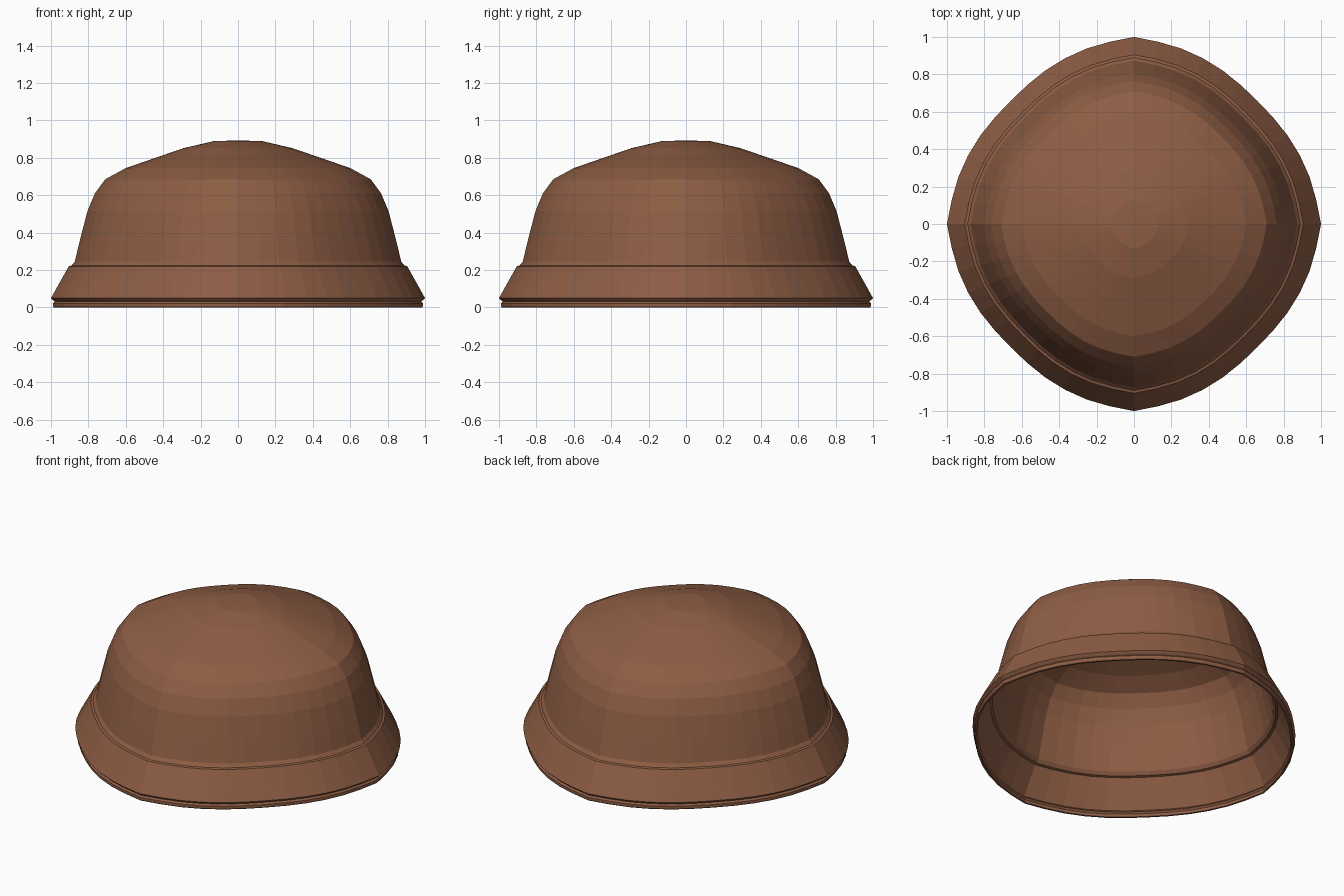
import bpy, bmesh, math

if "Cube" in bpy.data.objects:
    bpy.data.objects.remove(bpy.data.objects["Cube"])

brown = bpy.data.materials.new("warm_brown")
brown.diffuse_color = (0.27, 0.11, 0.058, 1)
brown.use_nodes = True
brown.node_tree.nodes["Principled BSDF"].inputs["Base Color"].default_value = brown.diffuse_color

SEGMENTS = 48
# plan outline: radius every 7.5 degrees from an axis to the diagonal
PLAN = [1.0, 0.983, 0.972, 0.96, 0.948, 0.937, 0.932]

# outer half-profile (radius, height), rim to crown
OUTER = [(0.985, 0.0), (0.99, 0.008), (0.99, 0.022), (0.98, 0.032), (0.99, 0.04),
         (1.0, 0.05), (0.905, 0.22), (0.89, 0.224), (0.873, 0.245), (0.84, 0.38),
         (0.805, 0.515), (0.765, 0.61), (0.71, 0.685), (0.60, 0.745), (0.45, 0.797),
         (0.29, 0.852), (0.13, 0.889)]
TOP = 0.893
WALL = 0.012


def plan_radius(i):
    k = i % 12
    return PLAN[min(k, 12 - k)]


def add_shell(bm, profile, top):
    """Loft the profile round the rounded-square plan and close the crown."""
    rings = []
    for r, z in profile:
        ring = []
        for i in range(SEGMENTS):
            a = 2 * math.pi * i / SEGMENTS
            s = r * plan_radius(i)
            ring.append(bm.verts.new((s * math.cos(a), s * math.sin(a), z)))
        rings.append(ring)
    tip = bm.verts.new((0, 0, top))
    for lo, hi in zip(rings, rings[1:]):
        for i in range(SEGMENTS):
            j = (i + 1) % SEGMENTS
            bm.faces.new((lo[i], lo[j], hi[j], hi[i]))
    for i in range(SEGMENTS):
        bm.faces.new((rings[-1][i], rings[-1][(i + 1) % SEGMENTS], tip))
    return rings[0]


# hollow dome with flared brim: outer skin, inner skin, joined at the rim
bm = bmesh.new()
outer_rim = add_shell(bm, OUTER, TOP)
inner = [(r - WALL, z if z < 0.01 else z - WALL * max(0, z - 0.2)) for r, z in OUTER]
inner_rim = add_shell(bm, inner, TOP - WALL)
for i in range(SEGMENTS):
    j = (i + 1) % SEGMENTS
    bm.faces.new((outer_rim[i], inner_rim[i], inner_rim[j], outer_rim[j]))
bmesh.ops.recalc_face_normals(bm, faces=bm.faces)

mesh = bpy.data.meshes.new("dome_shell")
bm.to_mesh(mesh)
bm.free()
mesh.materials.append(brown)
dome = bpy.data.objects.new("dome_shell", mesh)
bpy.context.collection.objects.link(dome)
